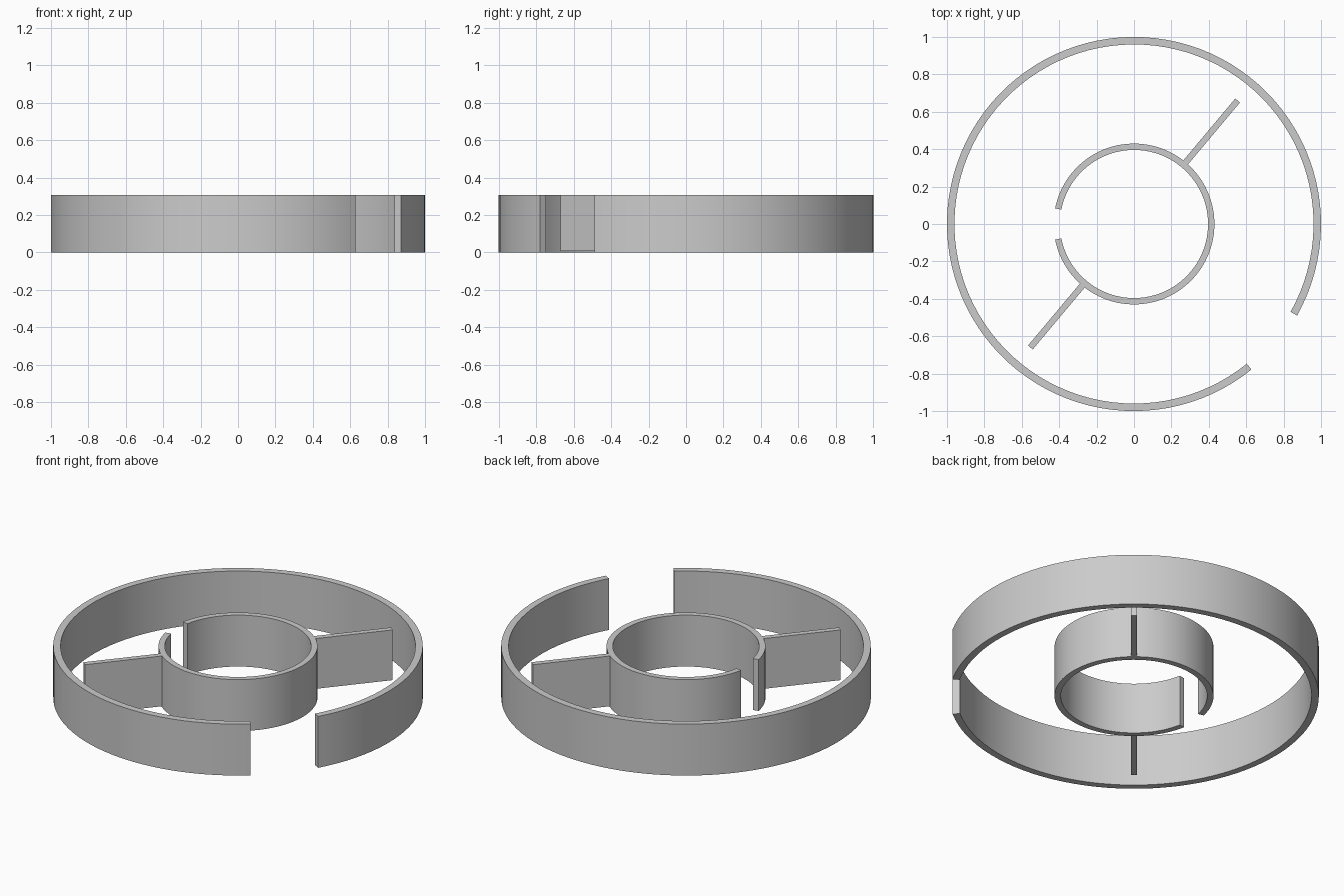
import bpy, bmesh
from math import cos, sin, radians

if "Cube" in bpy.data.objects:
    bpy.data.objects.remove(bpy.data.objects["Cube"])

HEIGHT = 0.307


def make_object(name, bm):
    bmesh.ops.recalc_face_normals(bm, faces=bm.faces[:])
    mesh = bpy.data.meshes.new(name)
    bm.to_mesh(mesh)
    bm.free()
    ob = bpy.data.objects.new(name, mesh)
    bpy.context.collection.objects.link(ob)
    bpy.ops.object.select_all(action='DESELECT')
    ob.select_set(True)
    bpy.context.view_layer.objects.active = ob
    bpy.ops.object.shade_smooth_by_angle(angle=radians(30))
    return ob


def split_ring(name, r_in, r_out, gap_angle, gap_half, steps):
    """Rectangular section swept round z, open across the gap."""
    bm = bmesh.new()
    start = radians(gap_angle + gap_half)
    sweep = radians(360 - 2 * gap_half)
    section = [(r_in, 0), (r_out, 0), (r_out, HEIGHT), (r_in, HEIGHT)]
    loops = []
    for i in range(steps + 1):
        a = start + sweep * i / steps
        loops.append([bm.verts.new((r * cos(a), r * sin(a), z)) for r, z in section])
    for p, q in zip(loops, loops[1:]):
        for k in range(4):
            n = (k + 1) % 4
            bm.faces.new((p[k], q[k], q[n], p[n]))
    bm.faces.new(loops[0])
    bm.faces.new(loops[-1])
    return make_object(name, bm)


def radial_fin(name, angle, r0, r1, width, z0):
    """Thin upright plate pointing outwards from the centre."""
    bm = bmesh.new()
    bmesh.ops.create_cube(bm, size=1)
    for v in bm.verts:
        v.co.x = r0 + (v.co.x + 0.5) * (r1 - r0)
        v.co.y *= width
        v.co.z = z0 + (v.co.z + 0.5) * (HEIGHT - z0)
    ob = make_object(name, bm)
    ob.rotation_euler.z = radians(angle)
    return ob


# Outer wall, open at front right
split_ring("outer_ring", 0.96, 1.0, -40.2, 10.9, 96)
# Inner wall, open at left
split_ring("inner_ring", 0.396, 0.43, 180, 11.2, 96)
# Two opposite fins on the inner wall
for name, angle in (("back_fin", 50), ("front_fin", 230)):
    radial_fin(name, angle, 0.415, 0.862, 0.033, 0.007)
